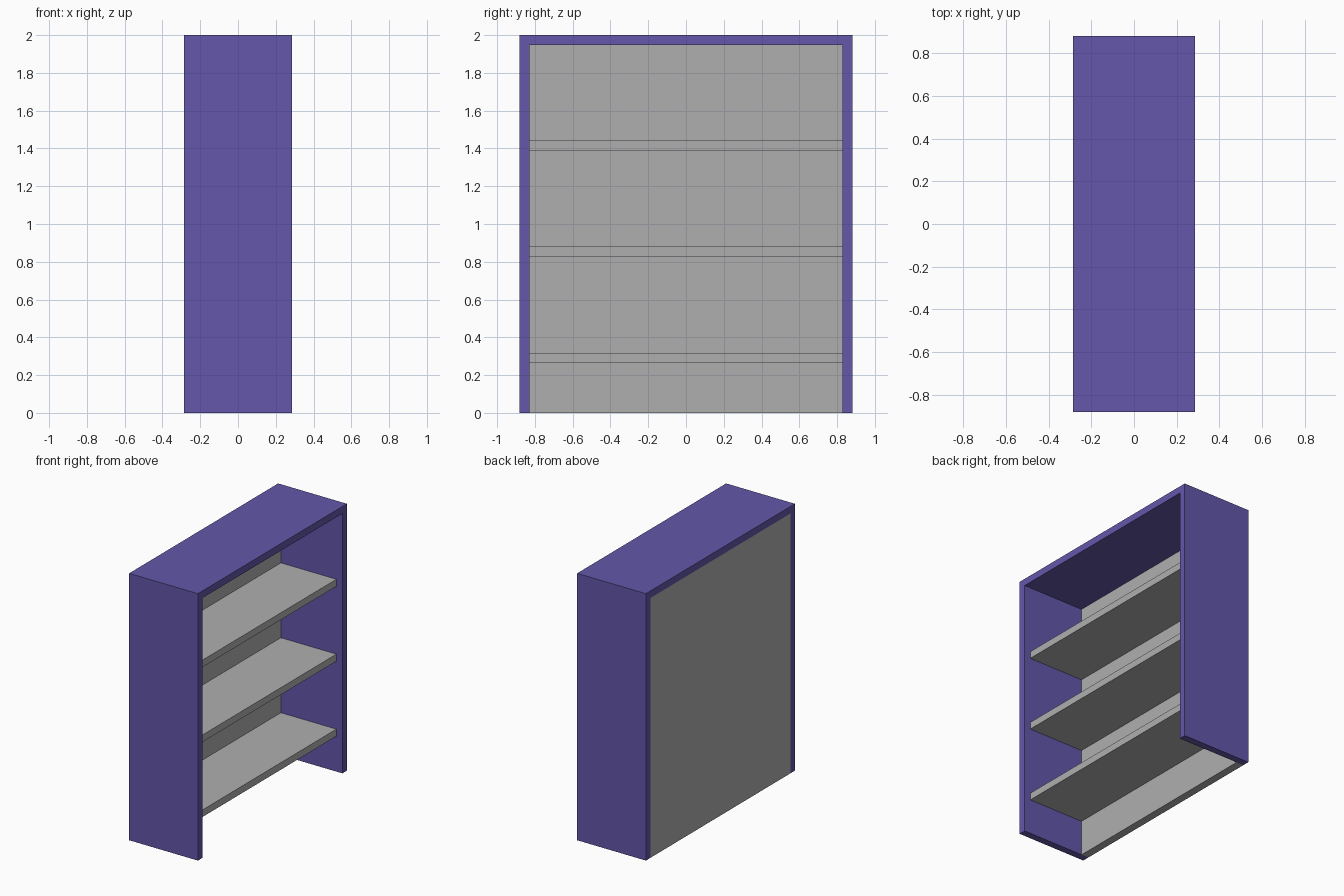
import bpy

if "Cube" in bpy.data.objects:
    bpy.data.objects.remove(bpy.data.objects["Cube"])


def material(name, rgb):
    m = bpy.data.materials.new(name)
    m.diffuse_color = (*rgb, 1)
    m.use_nodes = True
    m.node_tree.nodes["Principled BSDF"].inputs["Base Color"].default_value = m.diffuse_color
    return m


purple = material("purple paint", (0.125, 0.095, 0.40))
grey = material("light grey board", (0.43, 0.43, 0.43))


def box(name, lo, hi, mat):
    """Axis-aligned board between two corners."""
    bpy.ops.mesh.primitive_cube_add(size=1, location=[(a + b) / 2 for a, b in zip(lo, hi)])
    ob = bpy.context.object
    ob.name = name
    ob.scale = [b - a for a, b in zip(lo, hi)]
    bpy.ops.object.transform_apply(location=False, rotation=False, scale=True)
    ob.data.materials.append(mat)
    return ob


D, W, H, T = 0.285, 0.882, 2.0, 0.053   # half depth, half width, height, board thickness
inner = W - T

# Side panels
box("left_side", (-D, -W, 0), (D, -inner, H), purple)
box("right_side", (-D, inner, 0), (D, W, H), purple)

# Top board between the sides
box("top_board", (-D, -inner, H - T), (D, inner, H), purple)

# Back panel, flush with the rear edges
box("back_panel", (-D, -inner, 0), (-D + 0.06, inner, H - T), grey)

# Shelves, set back from the open side
for i, z in enumerate((0.265, 0.827, 1.388)):
    box(f"shelf_{i + 1}", (-D + 0.06, -inner, z), (0.235, inner, z + T), grey)
